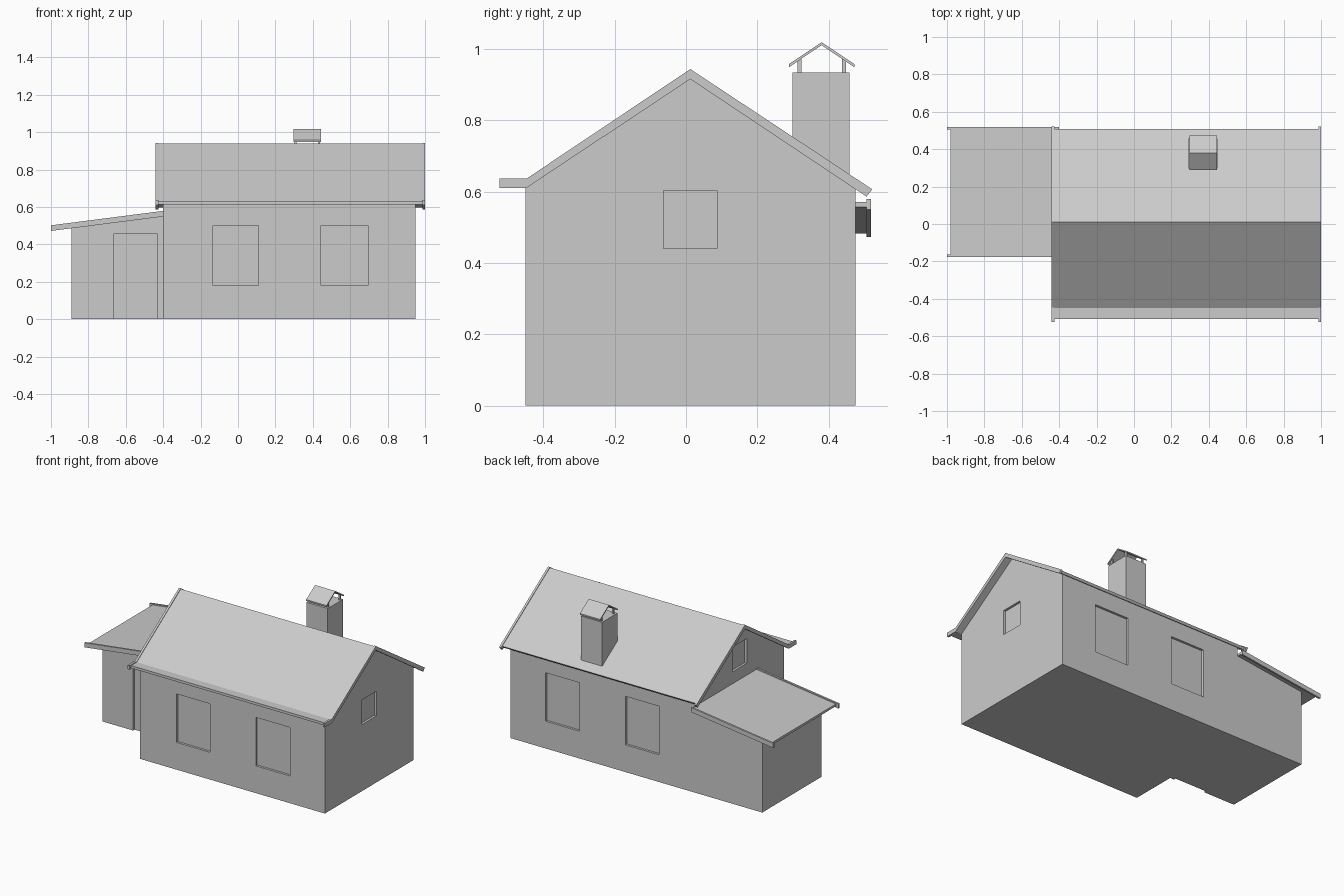
import bpy, bmesh
from mathutils import Vector

if "Cube" in bpy.data.objects:
    bpy.data.objects.remove(bpy.data.objects["Cube"])


def prism(name, profile, axis, lo, hi):
    """Extrude a 2D profile along 'x' (profile = y,z) or 'y' (profile = x,z)."""
    def place(p, t):
        return Vector((t, p[0], p[1])) if axis == 'x' else Vector((p[0], t, p[1]))
    bm = bmesh.new()
    face = bm.faces.new([bm.verts.new(place(p, lo)) for p in profile])
    ext = bmesh.ops.extrude_face_region(bm, geom=[face])
    moved = [v for v in ext['geom'] if isinstance(v, bmesh.types.BMVert)]
    shift = place((0, 0), hi - lo)
    bmesh.ops.translate(bm, verts=moved, vec=shift)
    bmesh.ops.recalc_face_normals(bm, faces=bm.faces)
    mesh = bpy.data.meshes.new(name)
    bm.to_mesh(mesh)
    bm.free()
    obj = bpy.data.objects.new(name, mesh)
    bpy.context.collection.objects.link(obj)
    return obj


def box(name, x0, x1, y0, y1, z0, z1):
    return prism(name, [(x0, z0), (x1, z0), (x1, z1), (x0, z1)], 'y', y0, y1)


def recess(target, *bounds):
    """Sink a shallow rectangular panel into a wall."""
    cutter = box("cutter", *bounds)
    cutter.hide_render = True
    mod = target.modifiers.new("recess", 'BOOLEAN')
    mod.operation, mod.solver, mod.object = 'DIFFERENCE', 'EXACT', cutter
    bpy.context.view_layer.objects.active = target
    bpy.ops.object.modifier_apply(modifier=mod.name)
    bpy.data.objects.remove(cutter)


D, OUT = 0.015, 0.05          # recess depth, cutter overshoot
X0, X1, Y0, Y1 = -0.40, 0.95, -0.45, 0.475

# main house walls with gables
house = prism("house_walls", [(Y0, 0), (Y1, 0), (Y1, 0.613), (0.012, 0.92), (Y0, 0.613)], 'x', X0, X1)

# windows on front and back
for a, b in ((-0.135, 0.11), (0.445, 0.695)):
    recess(house, a, b, Y0 - OUT, Y0 + D, 0.18, 0.50)
    recess(house, a, b, Y1 - D, Y1 + OUT, 0.18, 0.50)

# gable windows
recess(house, X1 - D, X1 + OUT, -0.063, 0.087, 0.44, 0.603)
recess(house, X0 - OUT, X0 + D, -0.063, 0.087, 0.65, 0.813)

# main roof slab, kicked out flat at the front eave
prism("main_roof", [(-0.507, 0.614), (-0.448, 0.614), (0.012, 0.919), (0.498, 0.597),
                    (0.509, 0.61), (0.012, 0.939), (-0.448, 0.631), (-0.507, 0.631)],
      'x', -0.43, 0.988)

# gable edge boards
board = [(-0.523, 0.61), (-0.447, 0.61), (0.012, 0.915), (0.506, 0.586),
         (0.522, 0.606), (0.012, 0.943), (-0.447, 0.636), (-0.523, 0.636)]
for side, x in (("left", -0.44), ("right", 0.986)):
    prism("gable_board_" + side, board, 'x', x, x + 0.014)

# lean-to walls and door
porch = prism("lean_to_walls", [(-0.89, 0), (X0, 0), (X0, 0.562), (-0.89, 0.496)], 'y', -0.145, Y1)
recess(porch, -0.665, -0.43, -0.145 - OUT, -0.145 + D, -0.05, 0.455)

# lean-to roof slab and edge boards
prism("lean_to_roof", [(-0.98, 0.482), (X0, 0.556), (X0, 0.571), (-0.98, 0.497)], 'y', -0.165, 0.508)
for side, y in (("front", -0.176), ("back", 0.506)):
    prism("lean_to_board_" + side, [(-1.0, 0.472), (X0, 0.549), (X0, 0.579), (-1.0, 0.502)],
          'y', y, y + 0.012)

# chimney stack, posts and pitched cap
box("chimney", 0.292, 0.447, 0.298, 0.458, 0.55, 0.934)
for i, x in enumerate((0.303, 0.427)):
    for j, y in enumerate((0.312, 0.437)):
        box(f"cap_post_{i}{j}", x, x + 0.011, y, y + 0.011, 0.93, 0.972)
prism("chimney_cap", [(0.288, 0.948), (0.38, 1.01), (0.472, 0.948), (0.472, 0.957),
                      (0.38, 1.018), (0.288, 0.957)], 'x', 0.297, 0.445)
